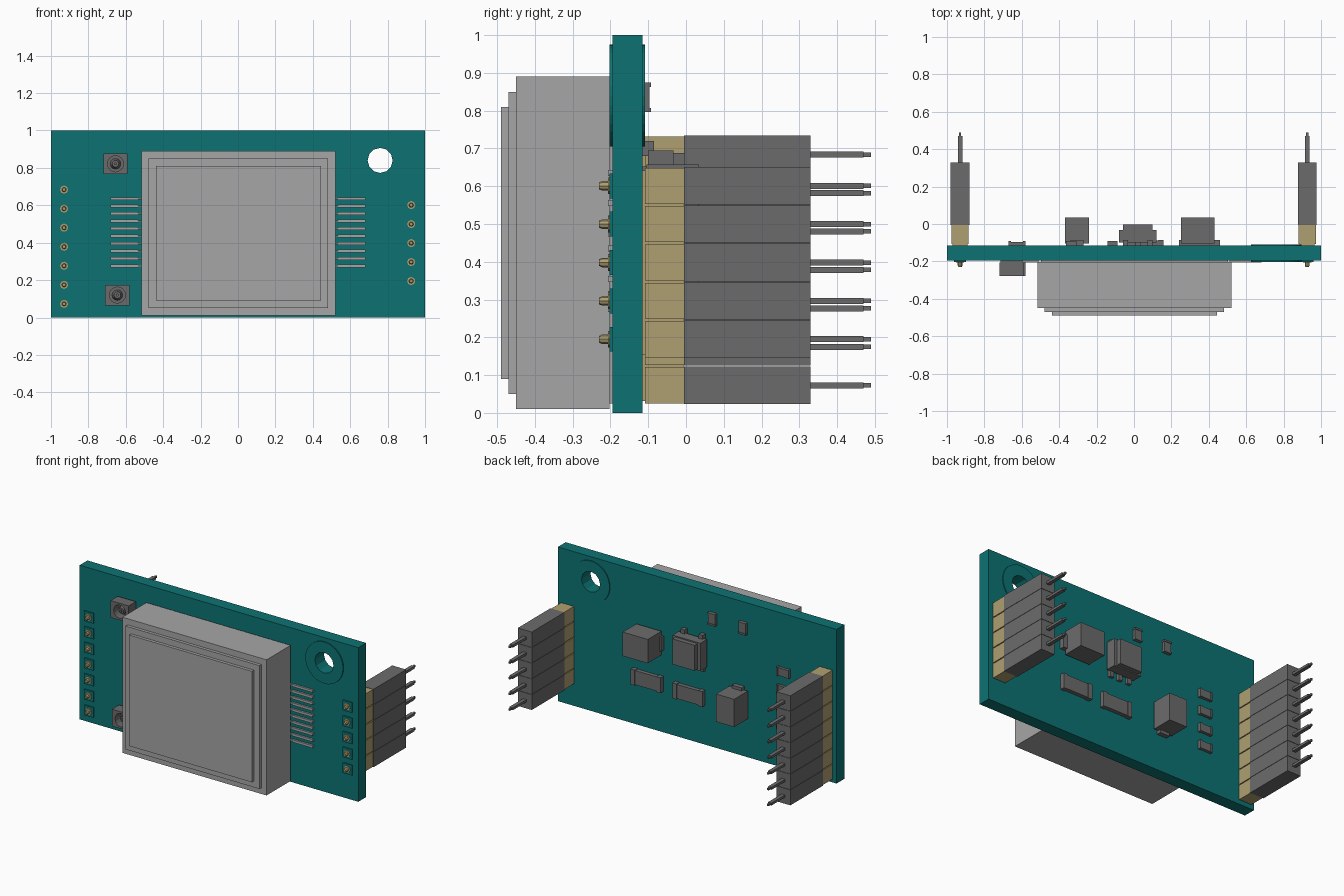
import bpy, bmesh, math
from mathutils import Matrix, Vector

cube = bpy.data.objects.get("Cube")
if cube:
    bpy.data.objects.remove(cube)


def material(name, r, g, b):
    m = bpy.data.materials.new(name)
    m.use_nodes = True
    m.diffuse_color = (r, g, b, 1)
    m.node_tree.nodes["Principled BSDF"].inputs["Base Color"].default_value = (r, g, b, 1)
    return m


TEAL = material("board teal", 0.004, 0.17, 0.17)
LIGHT = material("light metal grey", 0.38, 0.38, 0.38)
DARK = material("dark grey", 0.148, 0.148, 0.148)
TAN = material("header tan", 0.43, 0.35, 0.17)

FRONT, BACK = -0.195, -0.115   # the two board faces


def finish(name, bm, mat):
    bmesh.ops.recalc_face_normals(bm, faces=bm.faces)
    me = bpy.data.meshes.new(name)
    bm.to_mesh(me)
    bm.free()
    me.materials.append(mat)
    ob = bpy.data.objects.new(name, me)
    bpy.context.collection.objects.link(ob)
    return ob


def add_box(bm, x, z, w, h, y0, y1):
    """Box centred at (x, z), w wide, h tall, spanning y0 to y1."""
    mat = Matrix.Translation((x, (y0 + y1) / 2, z)) @ Matrix.Diagonal((w, y1 - y0, h, 1))
    bmesh.ops.create_cube(bm, size=1, matrix=mat)


def add_rod(bm, x, z, r0, r1, y0, y1, sides=8):
    """Rod along y, radius r0 at y0 and r1 at y1."""
    mat = Matrix.Translation((x, (y0 + y1) / 2, z)) @ Matrix.Rotation(-math.pi / 2, 4, 'X')
    bmesh.ops.create_cone(bm, cap_ends=True, segments=sides, radius1=r0, radius2=r1,
                          depth=y1 - y0, matrix=mat)


def circle(x, z, r, n):
    return [(x + r * math.cos(math.tau * i / n), z + r * math.sin(math.tau * i / n))
            for i in range(n)]


def rect(x, z, w, h):
    return [(x + sx * w / 2, z + sz * h / 2) for sx, sz in ((-1, -1), (1, -1), (1, 1), (-1, 1))]


def holed_plate(name, outer, inner, y0, y1, mat):
    bm = bmesh.new()
    edges = []
    for loop in (outer, inner):
        vs = [bm.verts.new((x, y0, z)) for x, z in loop]
        edges += [bm.edges.new((vs[i - 1], vs[i])) for i in range(len(vs))]
    bmesh.ops.triangle_fill(bm, edges=edges, use_beauty=True, use_dissolve=False)
    ext = bmesh.ops.extrude_face_region(bm, geom=bm.faces[:], use_keep_orig=True)
    bmesh.ops.translate(bm, vec=Vector((0, y1 - y0, 0)),
                        verts=[g for g in ext["geom"] if isinstance(g, bmesh.types.BMVert)])
    return finish(name, bm, mat)


# Board with its mounting hole and raised ring on both faces
hole = circle(0.76, 0.84, 0.067, 12)
holed_plate("board", rect(0, 0.5, 2, 1), hole, FRONT, BACK, TEAL)
ring = circle(0.76, 0.84, 0.135, 32)
holed_plate("front_hole_ring", ring, hole, FRONT - 0.007, FRONT, TEAL)
holed_plate("back_hole_ring", ring, hole, BACK, BACK + 0.006, TEAL)

# Metal can with two shallow steps on the front
bm = bmesh.new()
for w, h, y in ((1.035, 0.88, -0.45), (0.96, 0.80, -0.47), (0.88, 0.72, -0.49)):
    add_box(bm, 0.0025, 0.45, w, h, y, FRONT - 0.008)
add_box(bm, 0.0025, 0.45, 1.0, 0.85, FRONT - 0.01, FRONT)
finish("metal_can", bm, LIGHT)

# Flat leads on both sides of the can
bm = bmesh.new()
for side in (-1, 1):
    for i in range(10):
        z = 0.275 + 0.04 * i
        add_box(bm, side * 0.608, z, 0.145, 0.016, FRONT - 0.012, FRONT)
        add_box(bm, side * 0.525, z, 0.03, 0.009, FRONT - 0.012, FRONT)
finish("can_leads", bm, LIGHT)

# Round antenna sockets on the front
for name, x, z in (("upper_socket", -0.655, 0.822), ("lower_socket", -0.645, 0.12)):
    holed_plate(name, rect(x, z, 0.13, 0.11), circle(x, z, 0.043, 16),
                -0.278, FRONT - 0.01, DARK)
    bm = bmesh.new()
    add_box(bm, x, z, 0.12, 0.1, -0.225, FRONT)
    add_rod(bm, x, z, 0.018, 0.03, -0.262, -0.22, 12)
    add_rod(bm, x, z, 0.008, 0.008, -0.272, -0.22)
    finish(name + "_core", bm, DARK)


# Pin headers: spacers, housings, pins, solder pads
def header(name, x, first, count, pitch):
    spacer, housing, pins, tips, pads = (bmesh.new() for _ in range(5))
    for i in range(count):
        z = first + i * pitch
        add_box(spacer, x, z, 0.092, pitch - 0.006, BACK + 0.007, -0.005)
        add_box(housing, x, z, 0.1, pitch - 0.002, -0.005, 0.33)
        add_box(pins, x, z, 0.024, 0.016, 0.32, 0.47)
        add_box(pins, x, z, 0.012, 0.012, 0.47, 0.49)
        add_rod(tips, x, z, 0.022, 0.022, FRONT - 0.011, FRONT)
        add_rod(tips, x, z, 0.009, 0.0125, -0.23, -0.222)
        add_rod(tips, x, z, 0.0125, 0.0125, -0.222, BACK + 0.01)
        add_box(pads, x, z, 0.066, 0.066, FRONT - 0.007, FRONT)
    # core keeps the spacer blocks joined
    zc = first + (count - 1) * pitch / 2
    add_box(spacer, x, zc, 0.08, count * pitch - 0.02, BACK, -0.005)
    finish(name + "_spacer", spacer, TAN)
    finish(name + "_housing", housing, DARK)
    finish(name + "_pins", pins, DARK)
    finish(name + "_solder_tips", tips, TAN)
    finish(name + "_pads", pads, TEAL)


header("right_header", -0.93, 0.073, 7, 0.1018)
header("left_header", 0.926, 0.195, 5, 0.1015)


# Small chips on the back, with end caps along their long side
def chip(name, x, z, w, h, top):
    bm = bmesh.new()
    add_box(bm, x, z, w * 0.92, h * 0.92, BACK, top - 0.004)
    for s in (-1, 1):
        if w > h:
            add_box(bm, x + s * w * 0.43, z, w * 0.14, h, BACK, top)
        else:
            add_box(bm, x, z + s * h * 0.43, w, h * 0.14, BACK, top)
    finish(name, bm, DARK)


chip("top_chip_1", -0.115, 0.835, 0.055, 0.078, -0.092)
chip("top_chip_2", -0.335, 0.835, 0.055, 0.078, -0.092)
for i in range(4):
    chip(f"side_chip_{i + 1}", -0.625, 0.28 + 0.115 * i, 0.09, 0.055, -0.092)
chip("flat_chip_1", 0.35, 0.315, 0.215, 0.1, -0.085)
chip("flat_chip_2", 0.05, 0.305, 0.215, 0.1, -0.085)

# Tall capacitors with foot tabs
bm = bmesh.new()
add_box(bm, 0.34, 0.58, 0.18, 0.155, BACK + 0.01, 0.035)
add_box(bm, 0.35, 0.58, 0.22, 0.09, BACK, BACK + 0.03)
finish("wide_capacitor", bm, DARK)
bm = bmesh.new()
add_box(bm, -0.305, 0.345, 0.13, 0.18, BACK + 0.01, 0.035)
add_box(bm, -0.305, 0.345, 0.07, 0.22, BACK, BACK + 0.03)
finish("tall_capacitor", bm, DARK)

# Stepped regulator with leads
bm = bmesh.new()
add_box(bm, 0.02, 0.605, 0.2, 0.18, BACK + 0.015, -0.033)
add_box(bm, 0.02, 0.605, 0.16, 0.165, -0.033, -0.003)
for i in (-1, 0, 1):
    add_box(bm, 0.02 + 0.065 * i, 0.505, 0.028, 0.05, BACK, BACK + 0.02)
for i in (-1, 1):
    add_box(bm, 0.02 + 0.065 * i, 0.7, 0.028, 0.04, BACK, BACK + 0.03)
finish("regulator", bm, DARK)
